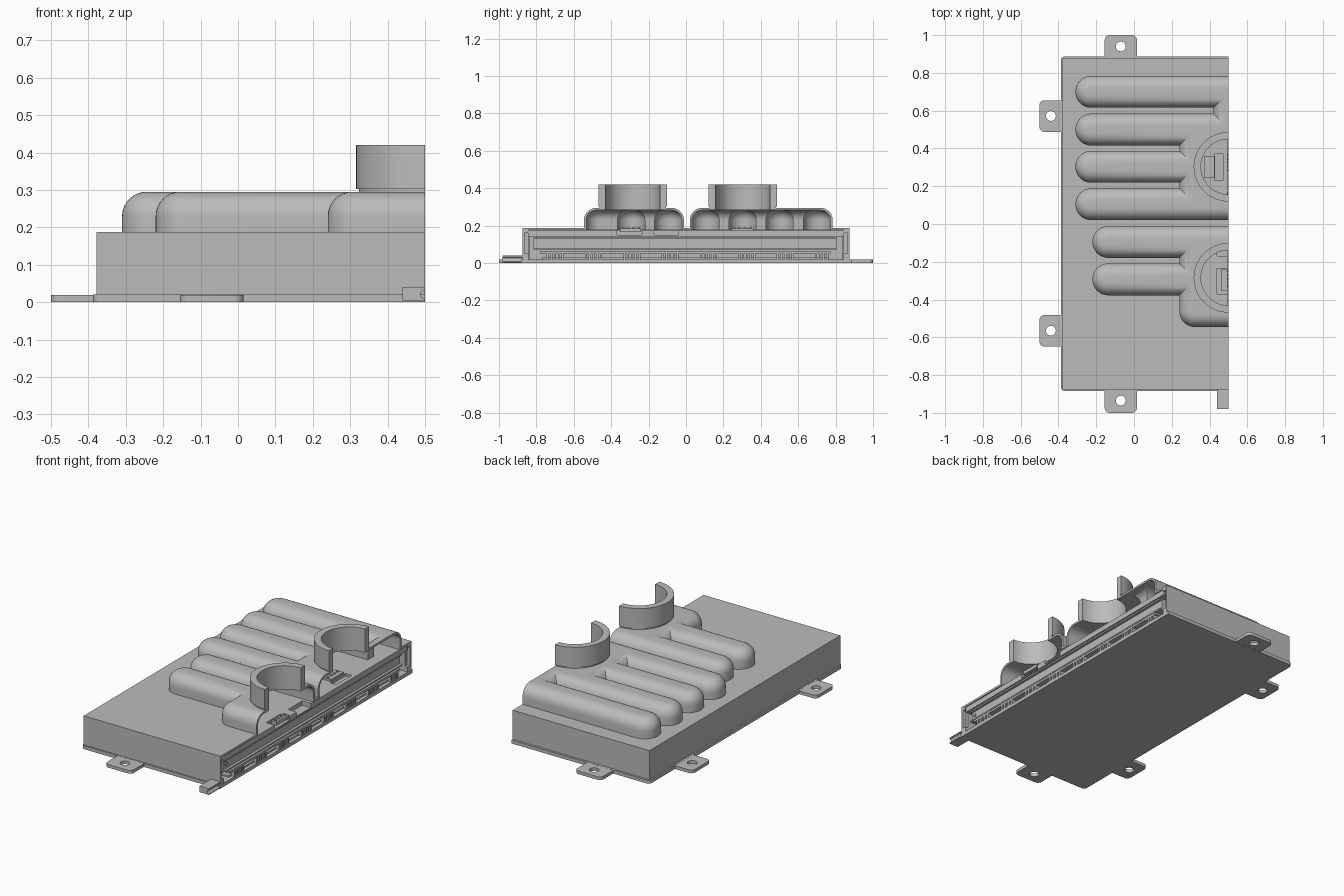
import bpy, bmesh
from math import pi, sin, cos

scene = bpy.context.scene
if "Cube" in scene.objects:
    bpy.data.objects.remove(scene.objects["Cube"], do_unlink=True)

grey = bpy.data.materials.new("plain grey")
grey.use_nodes = True
colour = (0.5, 0.5, 0.5, 1)
grey.diffuse_color = colour
grey.node_tree.nodes["Principled BSDF"].inputs["Base Color"].default_value = colour


def finish(name, bm):
    bmesh.ops.recalc_face_normals(bm, faces=bm.faces)
    mesh = bpy.data.meshes.new(name)
    bm.to_mesh(mesh)
    bm.free()
    mesh.materials.append(grey)
    ob = bpy.data.objects.new(name, mesh)
    scene.collection.objects.link(ob)
    return ob


def loft(name, rings):
    """Closed solid through a stack of equal point rings."""
    bm = bmesh.new()
    rows = [[bm.verts.new(p) for p in ring] for ring in rings]
    n = len(rows[0])
    bm.faces.new(rows[0])
    bm.faces.new(rows[-1])
    for a, b in zip(rows, rows[1:]):
        for i in range(n):
            j = (i + 1) % n
            bm.faces.new((a[i], a[j], b[j], b[i]))
    return finish(name, bm)


def prism(name, outline, z0, z1):
    return loft(name, [[(x, y, z) for x, y in outline] for z in (z0, z1)])


def box(name, x0, x1, y0, y1, z0, z1):
    return prism(name, [(x0, y0), (x1, y0), (x1, y1), (x0, y1)], z0, z1)


def arc(cx, cy, r, a0, a1, steps):
    return [(cx + r * cos(a0 + (a1 - a0) * i / steps),
             cy + r * sin(a0 + (a1 - a0) * i / steps)) for i in range(steps + 1)]


def rounded(x0, x1, y0, y1, r, steps=10):
    corners = [(x1 - r, y1 - r), (x0 + r, y1 - r), (x0 + r, y0 + r), (x1 - r, y0 + r)]
    points = []
    for k, (cx, cy) in enumerate(corners):
        points += arc(cx, cy, r, k * pi / 2, (k + 1) * pi / 2, steps)
    return points


def disc(name, cx, cy, r, z0, z1, steps=48):
    return prism(name, arc(cx, cy, r, 0, 2 * pi, steps)[:-1], z0, z1)


def combine(ob, tool, operation):
    """Apply a boolean and throw the tool away."""
    mod = ob.modifiers.new("combine", "BOOLEAN")
    mod.operation, mod.object, mod.solver = operation, tool, "EXACT"
    bpy.context.view_layer.objects.active = ob
    bpy.ops.object.modifier_apply(modifier=mod.name)
    bpy.data.objects.remove(tool, do_unlink=True)


def smooth(ob):
    bpy.ops.object.select_all(action="DESELECT")
    ob.select_set(True)
    bpy.context.view_layer.objects.active = ob
    bpy.ops.object.shade_smooth_by_angle(angle=pi / 6)


# Cover: box with raised ribs and manifolds, made as outer solid minus inner solid
TOP, FILLET, WALL, CUT = 0.295, 0.065, 0.012, 0.5
rib_half = 0.0845
ribs = [(-0.31, 0.70), (-0.31, 0.50), (-0.31, 0.303), (-0.31, 0.105),
        (-0.22, -0.095), (-0.22, -0.293)]
swellings = [(x, y - rib_half, y + rib_half) for x, y in ribs]
swellings += [(0.24, -0.545, -0.04), (0.24, 0.05, 0.56), (0.42, 0.43, 0.765)]


def swelling(x0, y0, y1, inset, base, far):
    """Rounded-end swelling with a filleted top edge."""
    r = FILLET - inset
    levels = [(inset, base)]
    for i in range(9):
        a = i / 8 * pi / 2
        levels.append((inset + r * (1 - cos(a)), TOP - FILLET + r * sin(a)))
    return loft("swelling", [
        [(x, y, z) for x, y in rounded(x0 + d, far - d, y0 + d, y1 - d, rib_half - 0.0005 - d)]
        for d, z in levels])


def solid(name, inset, z0, far):
    body = box(name, -0.378 + inset, far, -0.875 + inset, 0.875 - inset, z0, 0.188 - inset)
    for x0, y0, y1 in swellings:
        combine(body, swelling(x0, y0, y1, inset, z0 + 0.04, far - 0.05), "UNION")
    return body


duct_centres = (0.303, -0.285)
cover = solid("cover", 0, 0.02, 0.80)
combine(cover, solid("cavity", WALL, -0.02, 0.85), "DIFFERENCE")
for y in duct_centres:
    combine(cover, disc("bore", CUT, y, 0.146, 0.25, 0.40), "DIFFERENCE")
combine(cover, box("section", CUT, 1.2, -1.5, 1.5, -0.5, 1), "DIFFERENCE")
smooth(cover)

# Half-round duct collars on narrower necks
for side, y in zip(("rear", "front"), duct_centres):
    for part, r, z0, z1 in (("neck", 0.177, 0.285, 0.304), ("collar", 0.184, 0.303, 0.42)):
        outline = arc(CUT, y, r, pi / 2, 3 * pi / 2, 32)
        outline += arc(CUT, y, 0.146, 3 * pi / 2, pi / 2, 32)
        smooth(prism(f"{side}_duct_{part}", outline, z0, z1))

# Base plate with square edge on the open side
plate = prism("base_plate", rounded(-0.387, 0.6, -0.883, 0.887, 0.02, 6), 0, 0.02)
combine(plate, box("section", CUT, 1, -1, 1, -1, 1), "DIFFERENCE")

# Mounting tabs with screw holes
tabs = {"rear": (-0.155, 0.015, 0.84, 1.0, -0.07, 0.94),
        "front": (-0.155, 0.015, -1.0, -0.84, -0.07, -0.935),
        "right_rear": (-0.5, -0.34, 0.488, 0.655, -0.44, 0.572),
        "right_front": (-0.5, -0.34, -0.648, -0.482, -0.44, -0.565)}
for side, (x0, x1, y0, y1, hx, hy) in tabs.items():
    tab = prism(f"{side}_mounting_tab", rounded(x0, x1, y0, y1, 0.025, 6), 0.001, 0.0195)
    combine(tab, disc("hole", hx, hy, 0.026, -0.1, 0.1, 32), "DIFFERENCE")
    smooth(tab)

# Internal deck with notches below the front duct
deck = box("inner_deck", -0.355, 0.495, -0.845, 0.845, 0.143, 0.1745)
for y0, y1 in ((-0.37, -0.235), (-0.17, -0.04)):
    combine(deck, box("notch", 0.44, 0.6, y0, y1, 0.15, 0.3), "DIFFERENCE")
combine(deck, box("opening", 0.43, 0.47, 0.23, 0.37, 0.16, 0.3), "DIFFERENCE")

# Core, recessed bar and its lips, seen on the open side
box("core", -0.355, 0.43, -0.84, 0.84, 0.02, 0.143)
box("side_bar", 0.42, 0.475, -0.815, 0.805, 0.072, 0.138)
for z in (0.07, 0.132):
    box("side_bar_lip", 0.42, 0.49, -0.815, 0.805, z, z + 0.008)
screw = disc("bar_screw", 0, 0, 0.01, 0, 0.006, 16)
screw.rotation_euler.y = pi / 2
screw.location = (0.475, -0.79, 0.107)

# End posts with a raised rim at both ends of the open side
for side in (-1, 1):
    y0, y1 = sorted((side * 0.843, side * 0.863))
    box("end_post", 0.40, 0.48, y0, y1, 0.02, 0.176)
    for z0, z1 in ((0.02, 0.05), (0.162, 0.176)):
        box("end_post_rim", 0.40, 0.499, y0, y1, z0, z1)

# Toothed rail along the open lower edge
box("lower_rail", 0.42, 0.495, -0.78, 0.772, 0.051, 0.064)
box("lower_ledge", 0.42, 0.48, -0.77, 0.765, 0.02, 0.03)
for group in range(8):
    for tooth in range(5):
        y = -0.745 + group * 0.205 + tooth * 0.02
        if y < 0.76:
            box("rail_tooth", 0.44, 0.498, y, y + 0.011, 0.018, 0.051)

# Channel sticking out at the front corner
channel = box("front_channel", 0.44, CUT, -0.98, -0.87, 0.004, 0.04)
bore = disc("bore", 0, 0, 0.012, -0.2, 0.2, 24)
bore.rotation_euler.x = pi / 2
bore.location = (CUT, -0.92, 0.021)
bpy.context.view_layer.update()
combine(channel, bore, "DIFFERENCE")
smooth(channel)

# Small connectors on the deck under each duct
for side, x0, x1, y0, y1 in (("rear", 0.37, 0.425, 0.243, 0.36),
                             ("front", 0.46, 0.495, -0.352, -0.24)):
    box(f"{side}_connector", x0, x1, y0, y1, 0.165, 0.185)
    for k in range(4):
        y = y0 + (y1 - y0) * (k + 0.5) / 4
        disc("connector_pin", (x0 + x1) / 2, y, 0.008, 0.18, 0.19, 12)
